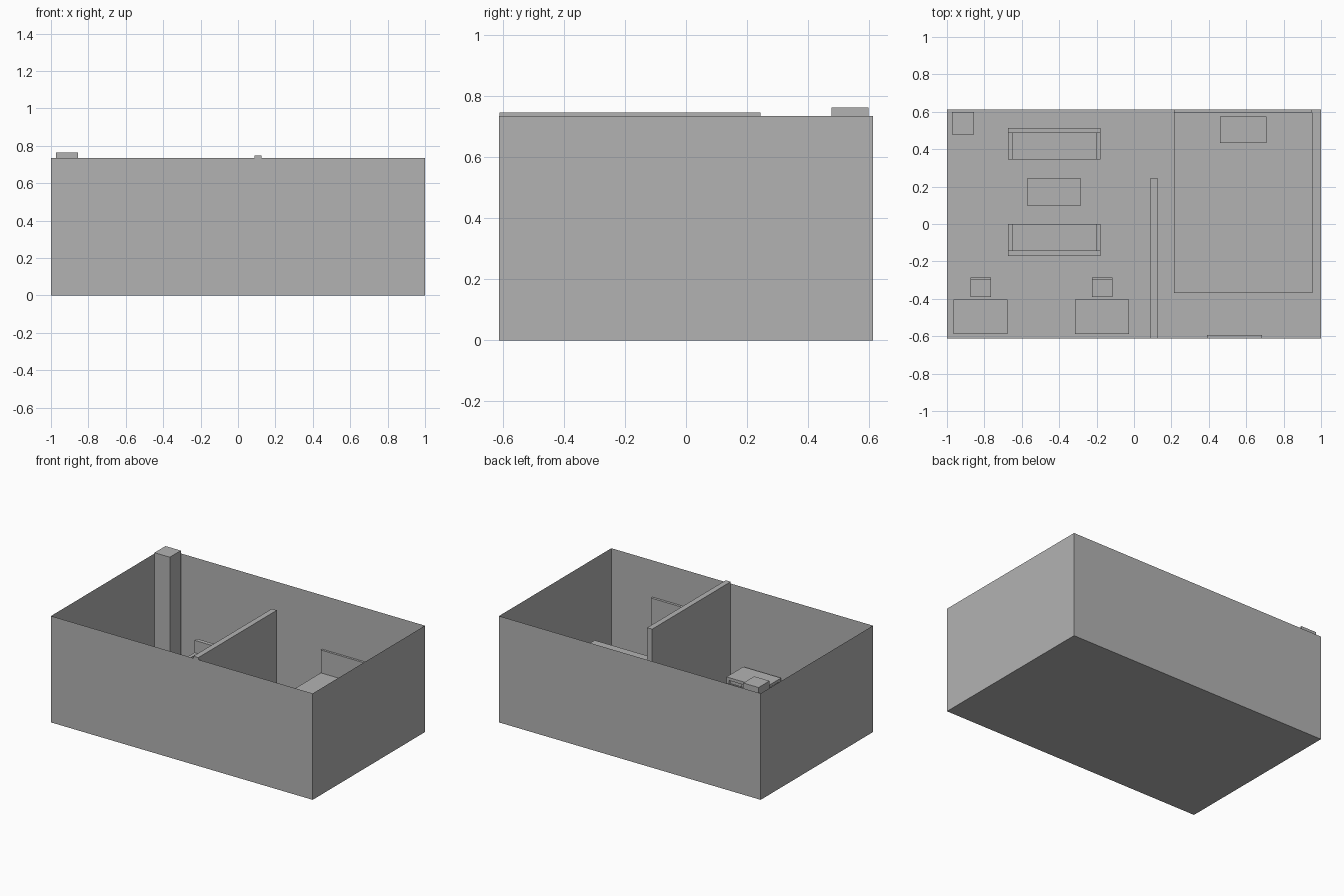
import bpy
import bmesh

if "Cube" in bpy.data.objects:
    bpy.data.objects.remove(bpy.data.objects["Cube"])

grey = bpy.data.materials.new("plain grey")
grey.diffuse_color = (0.45, 0.45, 0.45, 1)
grey.use_nodes = True
grey.node_tree.nodes["Principled BSDF"].inputs["Base Color"].default_value = grey.diffuse_color


def finish(name, bm):
    mesh = bpy.data.meshes.new(name)
    bm.to_mesh(mesh)
    bm.free()
    mesh.materials.append(grey)
    obj = bpy.data.objects.new(name, mesh)
    bpy.context.collection.objects.link(obj)
    return obj


def boxes(name, parts):
    """One object from boxes given as (x0, x1, y0, y1, z0, z1)."""
    bm = bmesh.new()
    for x0, x1, y0, y1, z0, z1 in parts:
        for v in bmesh.ops.create_cube(bm, size=1)["verts"]:
            v.co.x = x1 if v.co.x > 0 else x0
            v.co.y = y1 if v.co.y > 0 else y0
            v.co.z = z1 if v.co.z > 0 else z0
    return finish(name, bm)


def table(name, x0, x1, y0, y1, h, leg=0.018, top=0.02):
    parts = [(x0, x1, y0, y1, h - top, h)]
    for x in (x0, x1 - leg):
        for y in (y0, y1 - leg):
            parts.append((x, x + leg, y, y + leg, 0.002, h - top))
    boxes(name, parts)


def sofa(name, y_front, y_back):
    """Seat, back and two arms; the back lies on the y_back side."""
    x0, x1, arm = -0.673, -0.18, 0.024
    s = 1 if y_back > y_front else -1
    y_in = y_back - 0.028 * s

    def span(a, b):
        return min(a, b), max(a, b)
    boxes(name, [
        (x0 + arm, x1 - arm, *span(y_front, y_in), 0.002, 0.1),
        (x0, x1, *span(y_in, y_back), 0.002, 0.235),
        (x0, x0 + arm, *span(y_front, y_in), 0.002, 0.15),
        (x1 - arm, x1, *span(y_front, y_in), 0.002, 0.15)])


def chair(name, x0):
    x1, y0, y1, leg = x0 + 0.108, -0.39, -0.287, 0.012
    table(name + "_seat", x0, x1, y0, y1, 0.12, leg, 0.015)
    boxes(name + "_back", [(x0, x1, y1 - 0.012, y1, 0.12, 0.225)])


# Open-topped room shell with thin sheet walls and floor
W, D, H = 1.0, 0.613, 0.735
bm = bmesh.new()
ring = [(-W, -D), (W, -D), (W, D), (-W, D)]
low = [bm.verts.new((x, y, 0)) for x, y in ring]
high = [bm.verts.new((x, y, H)) for x, y in ring]
bm.faces.new(low[::-1])
for i in range(4):
    j = (i + 1) % 4
    bm.faces.new((low[i], low[j], high[j], high[i]))
finish("room_shell", bm)

# Structure
boxes("pillar", [(-0.973, -0.856, 0.478, 0.598, 0.002, 0.763)])
boxes("dividing_wall", [(0.087, 0.125, -0.612, 0.245, 0.002, 0.748)])
boxes("door", [(0.39, 0.684, -0.611, -0.594, 0.002, 0.483)])

# Living area
sofa("back_sofa", 0.345, 0.514)
sofa("front_sofa", 0.0, -0.171)
table("coffee_table", -0.572, -0.283, 0.098, 0.243, 0.1)

# Work area
table("left_desk", -0.965, -0.676, -0.588, -0.405, 0.2)
table("right_desk", -0.315, -0.026, -0.588, -0.405, 0.2)
chair("left_chair", -0.873)
chair("right_chair", -0.224)

# Bedroom
boxes("bed", [(0.215, 0.955, -0.368, 0.597, 0.002, 0.205)])
boxes("headboard", [(0.215, 0.95, 0.597, 0.612, 0.002, 0.363)])
boxes("pillow", [(0.46, 0.708, 0.434, 0.575, 0.205, 0.235)])
